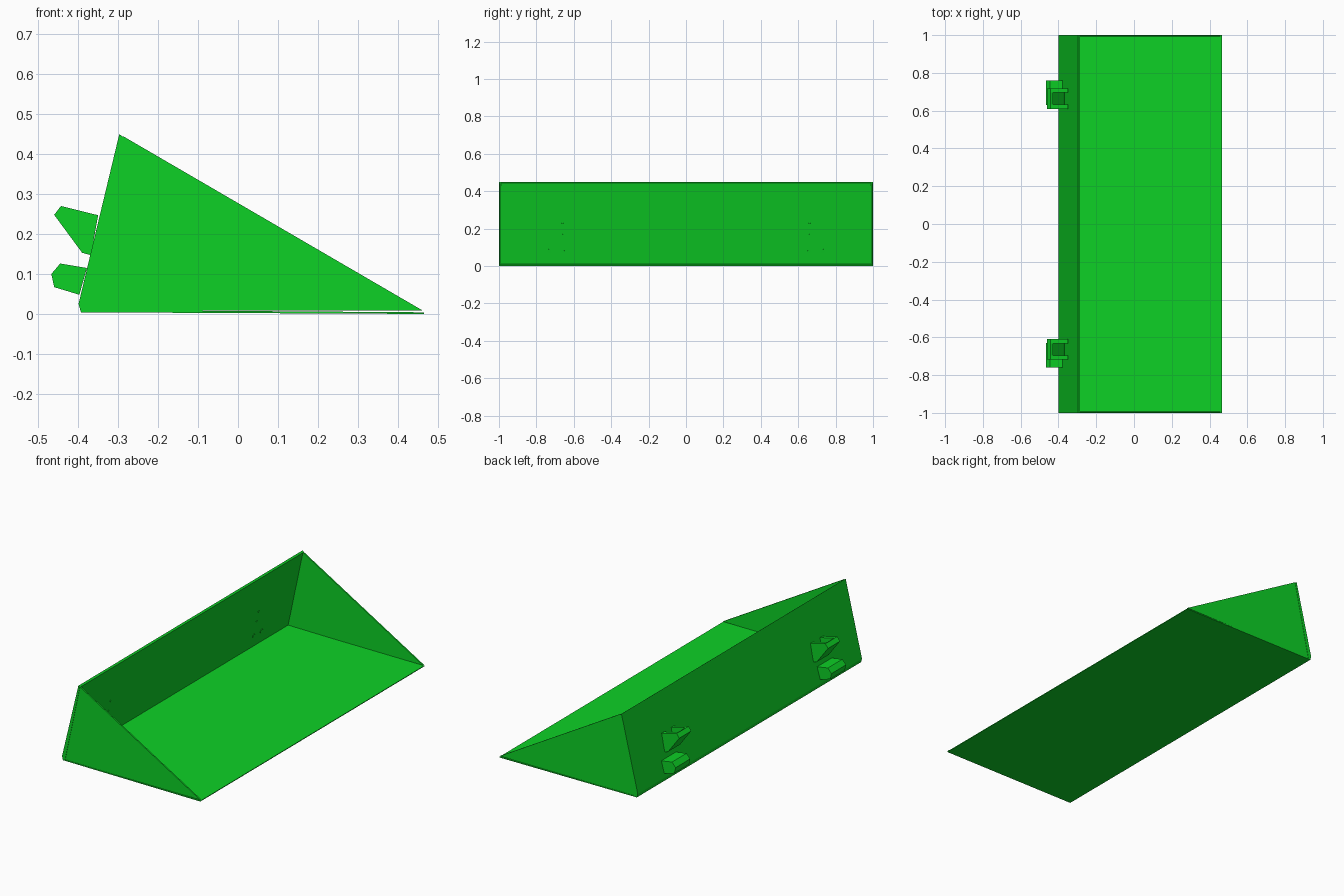
import bpy, bmesh
from mathutils import Vector

if "Cube" in bpy.data.objects:
    bpy.data.objects.remove(bpy.data.objects["Cube"])

green = bpy.data.materials.new("green_paint")
green.diffuse_color = (0.004, 0.64, 0.019, 1)
green.use_nodes = True
green.node_tree.nodes["Principled BSDF"].inputs["Base Color"].default_value = green.diffuse_color


def finish(name, bm):
    bmesh.ops.recalc_face_normals(bm, faces=bm.faces)
    me = bpy.data.meshes.new(name)
    bm.to_mesh(me)
    bm.free()
    ob = bpy.data.objects.new(name, me)
    ob.data.materials.append(green)
    bpy.context.collection.objects.link(ob)
    return ob


def prism(name, profile, y0, y1):
    """Extrude an (x, z) profile from y0 to y1."""
    bm = bmesh.new()
    face = bm.faces.new([bm.verts.new((x, y0, z)) for x, z in profile])
    ext = bmesh.ops.extrude_face_region(bm, geom=[face])
    verts = [v for v in ext["geom"] if isinstance(v, bmesh.types.BMVert)]
    bmesh.ops.translate(bm, verts=verts, vec=(0, y1 - y0, 0))
    return finish(name, bm)


def back_x(z):
    """x of the inner face of the sloping back panel."""
    return -0.382 + (z - 0.01) * 0.218


def bolt(name, y, z, r):
    bm = bmesh.new()
    bmesh.ops.create_cone(bm, cap_ends=True, segments=8, radius1=r, radius2=r, depth=0.006)
    ob = finish(name, bm)
    ob.rotation_euler = Vector((1, 0, -0.218)).to_track_quat('Z', 'Y').to_euler()
    ob.location = (back_x(z) + 0.001, y, z)


# Thin floor blade, sharp at the front lip
prism("floor_plate", [(-0.393, 0.004), (0.465, 0.0), (0.465, 0.004), (-0.38, 0.010)], -1, 1)

# Sloping back panel
prism("back_panel", [(-0.393, 0.004), (-0.38, 0.010), (-0.288, 0.443), (-0.297, 0.45),
                     (-0.399, 0.025)], -1, 1)

for s, side in ((-1, "right"), (1, "left")):
    # Triangular end wall
    prism(side + "_end_wall", [(-0.386, 0.008), (0.463, 0.008), (-0.288, 0.445)],
          s * 0.99, s * 0.998)

    # Upper hook: two cheeks joined by a slanted underside and a nose
    hook = [(-0.35, 0.247), (-0.443, 0.27), (-0.46, 0.248), (-0.39, 0.153), (-0.368, 0.147)]
    for i, y in enumerate((0.61, 0.695)):
        prism(f"{side}_hook_cheek_{i}", hook, s * y, s * (y + 0.022))
    prism(side + "_hook_underside", [(-0.46, 0.248), (-0.39, 0.153), (-0.368, 0.147),
                                     (-0.373, 0.157), (-0.448, 0.254)], s * 0.615, s * 0.71)
    prism(side + "_hook_nose", [(-0.443, 0.27), (-0.46, 0.248), (-0.45, 0.24), (-0.43, 0.262)],
          s * 0.611, s * 0.716)

    # Lower lug with a chamfered nose
    prism(side + "_lower_lug", [(-0.378, 0.115), (-0.445, 0.126), (-0.467, 0.1),
                                (-0.46, 0.067), (-0.397, 0.048)], s * 0.63, s * 0.76)

    # Bolt ends on the inside of the back panel
    for i, (y, z, r) in enumerate(((0.66, 0.225, 0.006), (0.66, 0.165, 0.006),
                                   (0.66, 0.08, 0.01), (0.73, 0.08, 0.012))):
        bolt(f"{side}_bolt_{i}", s * y, z, r)
